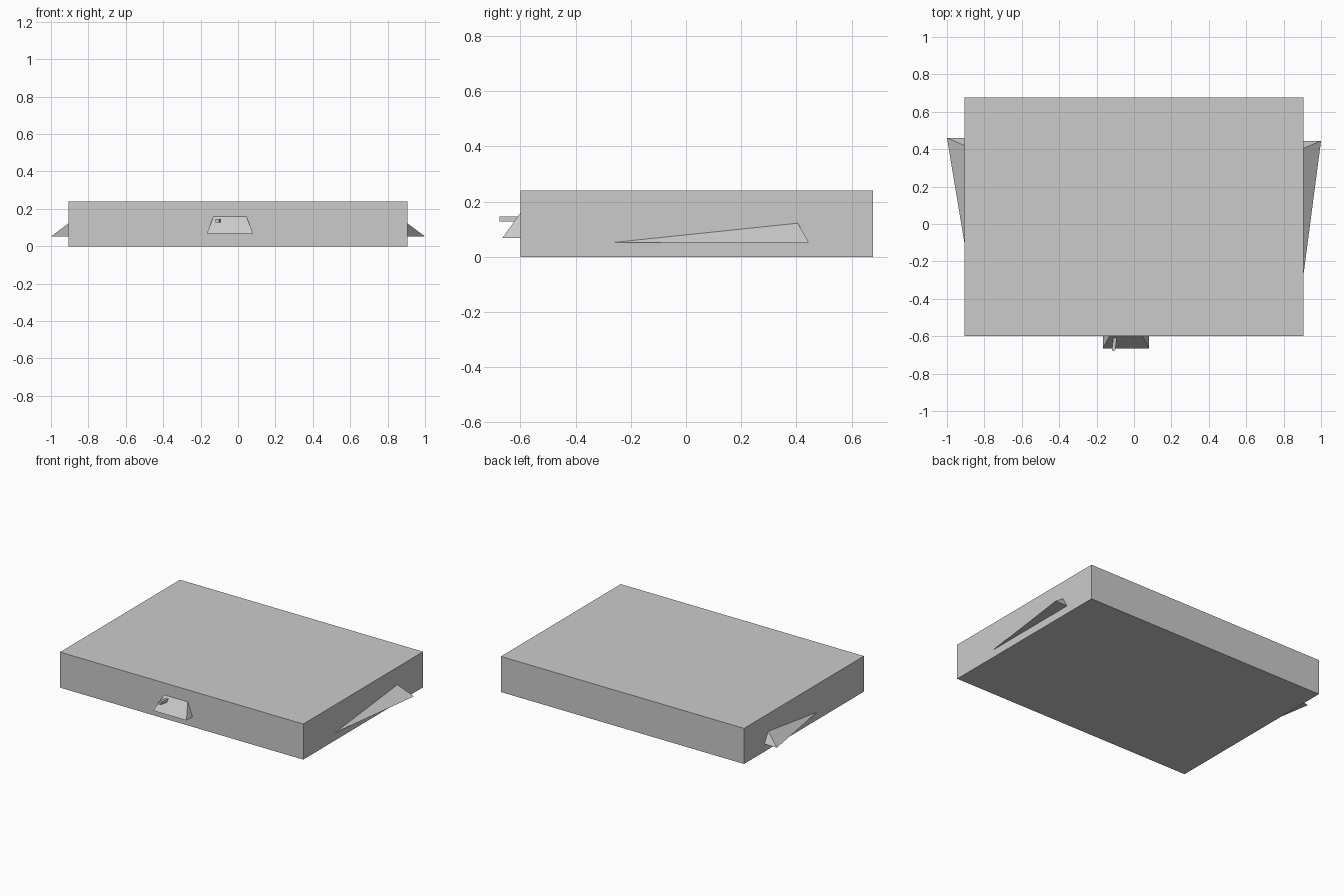
import bpy, bmesh

if "Cube" in bpy.data.objects:
    bpy.data.objects.remove(bpy.data.objects["Cube"])


def solid(name, points):
    """Convex flat-faced part spanning the given corner points."""
    bm = bmesh.new()
    for p in points:
        bm.verts.new(p)
    bmesh.ops.convex_hull(bm, input=bm.verts[:])
    bmesh.ops.dissolve_limit(bm, angle_limit=0.01, verts=bm.verts[:], edges=bm.edges[:])
    bmesh.ops.recalc_face_normals(bm, faces=bm.faces[:])
    mesh = bpy.data.meshes.new(name)
    bm.to_mesh(mesh)
    bm.free()
    obj = bpy.data.objects.new(name, mesh)
    bpy.context.collection.objects.link(obj)
    return obj


# Main slab
W, FRONT, BACK, H = 0.907, -0.60, 0.677, 0.24
solid("slab", [(x, y, z) for x in (-W, W) for y in (FRONT, BACK) for z in (0, H)])


# Side fins: long tetrahedra, widest and tallest near the back
def fin(name, side, start, end):
    solid(name, [(side * W, start, 0.052), (side * 1.0, end, 0.052),
                 (side * W, end, 0.052), (side * W, end - 0.04, 0.122)])


fin("right_fin", 1, -0.265, 0.445)
fin("left_fin", -1, -0.10, 0.46)

# Front wedge: rectangular base rising to a ridge on the slab face
solid("front_wedge", [(x, y, 0.068) for x in (-0.167, 0.081) for y in (-0.665, FRONT)]
      + [(-0.131, FRONT, 0.159), (0.045, FRONT, 0.159)])

# Small slanted peg poking out of the wedge
solid("peg", [(x + dx, y, z) for x, y in ((-0.110, -0.676), (-0.099, -0.59))
              for dx in (-0.009, 0.009) for z in (0.128, 0.147)])
